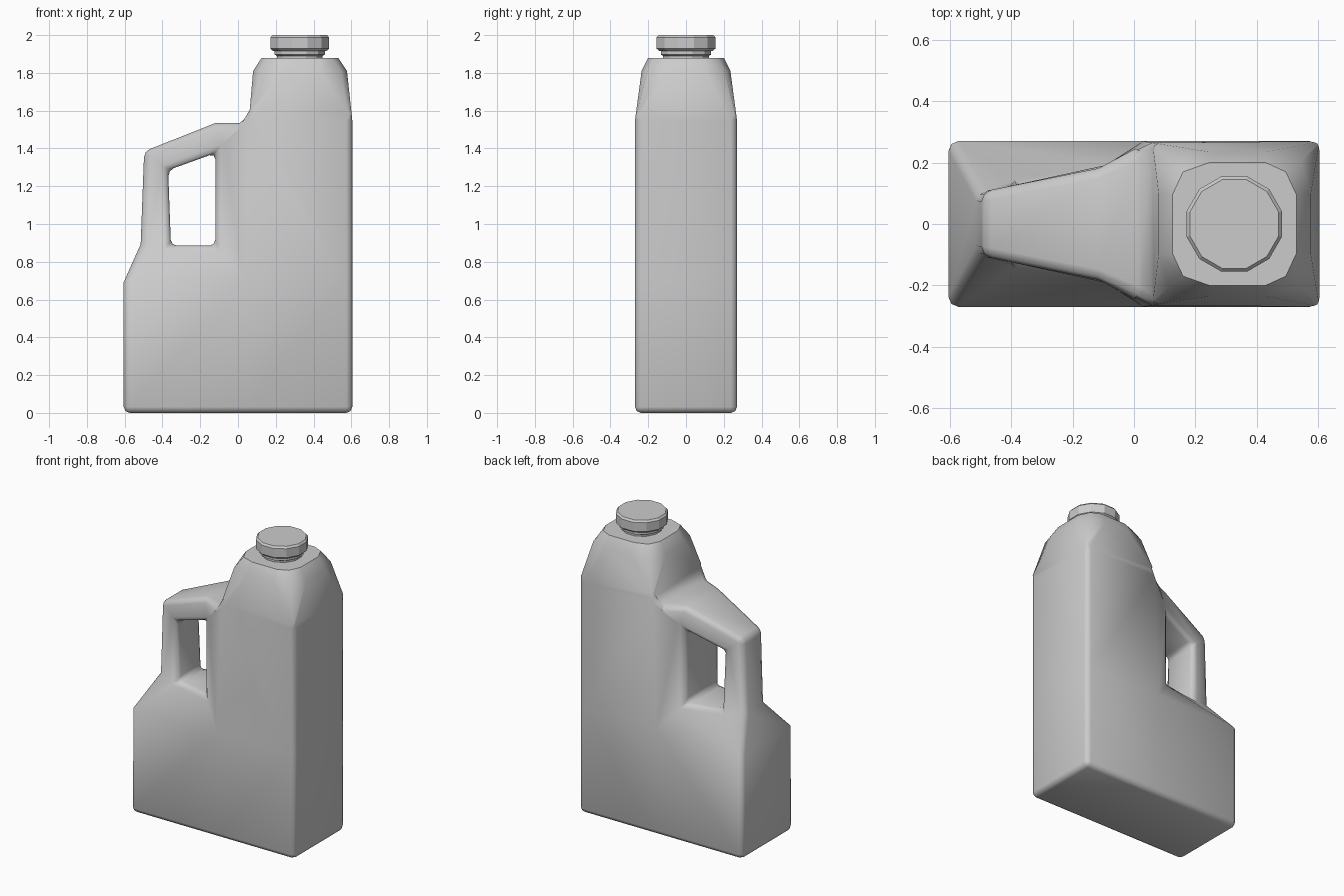
import bpy, bmesh, math

if "Cube" in bpy.data.objects:
    bpy.data.objects.remove(bpy.data.objects["Cube"])

# Jug half-shell: name -> (x, half depth, z)
P = {
    # base and shoulder line
    'a0': (-.605, .27, 0), 'a1': (.05, .27, 0), 'a2': (.605, .27, 0),
    'b0': (-.605, .27, .7), 'b1': (.03, .27, .71), 'b2': (.605, .27, .7),
    # grip opening and handle outline
    'c0': (-.512, .105, .9), 'c1': (-.355, .13, .885), 'c2': (-.12, .18, .885),
    'd1': (-.37, .13, 1.285), 'd2': (-.12, .18, 1.375),
    'e0': (-.497, .105, 1.385), 'e1': (-.12, .18, 1.535), 'em': (.01, .235, 1.535),
    'e2': (.06, .265, 1.58), 'e3': (.605, .27, 1.55),
    # two rounded rings of the upper shoulder
    'fl': (.08, .1, 1.81), 'f2': (.115, .205, 1.81), 'fm': (.245, .235, 1.81),
    'fn': (.43, .235, 1.81), 'f3': (.545, .205, 1.81), 'fr': (.577, .1, 1.81),
    'gl': (.125, .095, 1.88), 'g2': (.16, .17, 1.88), 'gm': (.245, .2, 1.88),
    'gn': (.43, .2, 1.88), 'g3': (.495, .17, 1.88), 'gr': (.53, .095, 1.88),
}
SIDE = ['a0 a1 b1 b0', 'a1 a2 b2 b1', 'b0 b1 c2 c1', 'b0 c1 c0', 'c0 c1 d1 e0',
        'd1 d2 e1 e0', 'c2 b1 e2 d2', 'd2 e2 em', 'd2 em e1', 'b1 b2 e3 e2',
        'e2 e3 fn fm', 'e2 fm f2', 'e3 f3 fn', 'e2 f2 fl', 'e3 fr f3',
        'fl f2 g2 gl', 'f2 fm gm g2', 'fm fn gn gm', 'fn f3 g3 gn', 'f3 fr gr g3']
OUTER = 'gr fr e3 b2 a2 a1 a0 b0 c0 e0 e1 em e2 fl gl'.split()
HOLE = 'c1 c2 d2 d1 c1'.split()
RIM = OUTER[2:13]


def make_object(name, bm):
    bmesh.ops.recalc_face_normals(bm, faces=bm.faces)
    mesh = bpy.data.meshes.new(name)
    bm.to_mesh(mesh)
    bm.free()
    ob = bpy.data.objects.new(name, mesh)
    bpy.context.collection.objects.link(ob)
    return ob


# Body with integral handle: mirrored sides joined around outline and hole
bm = bmesh.new()
V = {(k, s): bm.verts.new((x, s * y, z)) for k, (x, y, z) in P.items() for s in (-1, 1)}
for s in (-1, 1):
    for f in SIDE:
        bm.faces.new([V[k, s] for k in f.split()])
for path in (OUTER, HOLE):
    for p, q in zip(path, path[1:]):
        bm.faces.new([V[p, -1], V[q, -1], V[q, 1], V[p, 1]])
top = 'gl g2 gm gn g3 gr'.split()
bm.faces.new([V[k, -1] for k in top] + [V[k, 1] for k in reversed(top)])
bmesh.ops.recalc_face_normals(bm, faces=bm.faces)

# Soften the rims, hole corners and base edges
edges = [bm.edges.get((V[p, s], V[q, s])) for path in (RIM, HOLE)
         for p, q in zip(path, path[1:]) for s in (-1, 1)]
edges += [bm.edges.get((V[k, -1], V[k, 1])) for k in ('a0', 'a2', 'e0', 'c1', 'c2', 'd1', 'd2')]
bmesh.ops.bevel(bm, geom=edges, offset=.032, offset_type='OFFSET', segments=2,
                profile=.5, affect='EDGES', clamp_overlap=True)
body = make_object('jug_body', bm)
bpy.context.view_layer.objects.active = body
body.select_set(True)
bpy.ops.object.shade_smooth_by_angle(angle=math.radians(50))


# Faceted neck and cap, lathed from (radius, z) profiles
def lathe(name, profile, cx, n=12):
    bm = bmesh.new()
    rings = [[bm.verts.new((cx + r * math.cos((i + .5) * math.tau / n),
                            r * math.sin((i + .5) * math.tau / n), z)) for i in range(n)]
             for r, z in profile]
    for lo, hi in zip(rings, rings[1:]):
        for i in range(n):
            j = (i + 1) % n
            bm.faces.new((lo[i], lo[j], hi[j], hi[i]))
    bm.faces.new(rings[0])
    bm.faces.new(rings[-1])
    return make_object(name, bm)


lathe('neck', [(.125, 1.87), (.125, 1.89), (.138, 1.897), (.138, 1.92)], .327)
lathe('cap', [(.145, 1.915), (.161, 1.928), (.161, 1.988), (.15, 2.0)], .327)
